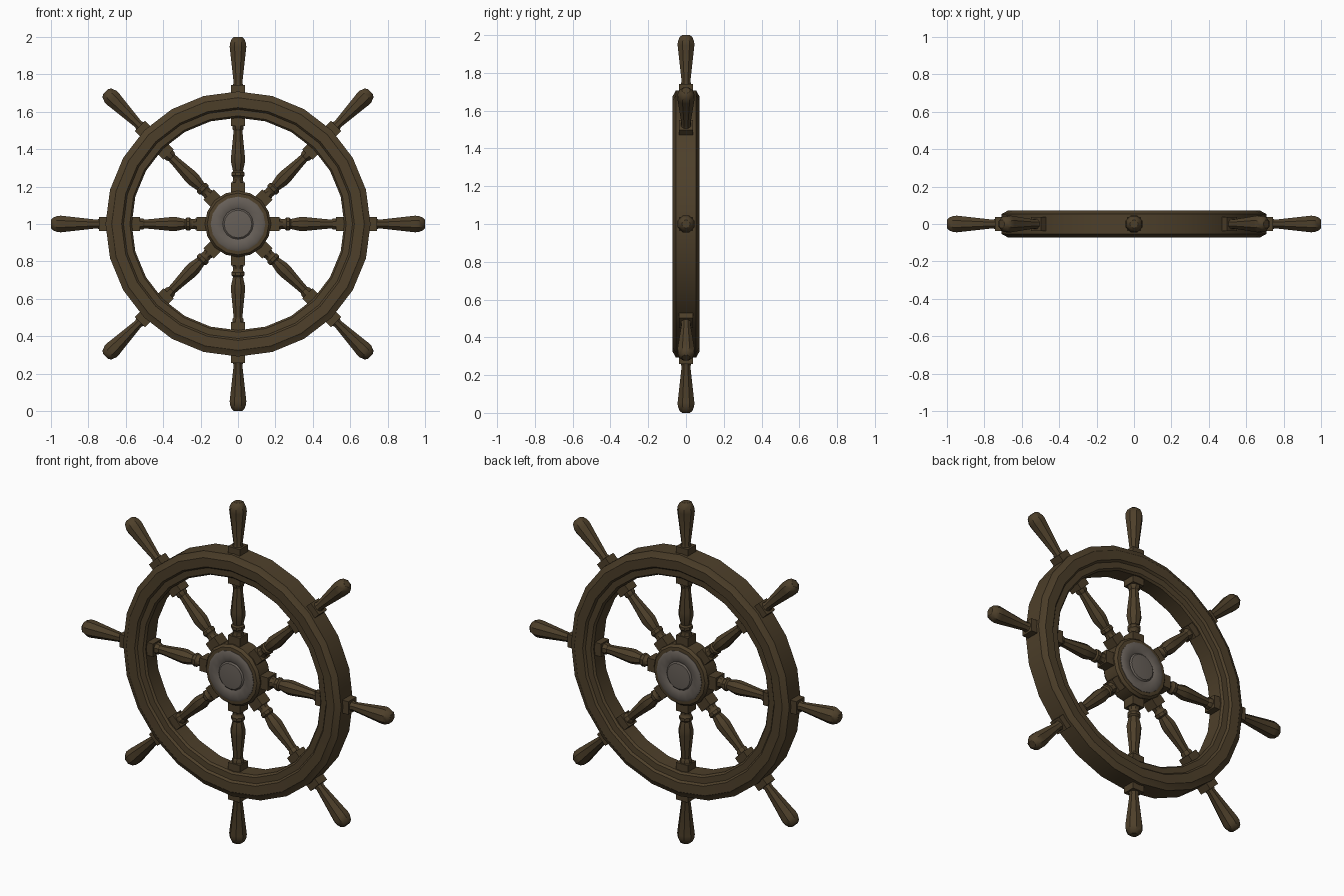
import bpy, bmesh, math
from mathutils import Matrix

if "Cube" in bpy.data.objects:
    bpy.data.objects.remove(bpy.data.objects["Cube"])

def material(name, col):
    m = bpy.data.materials.new(name)
    m.diffuse_color = (*col, 1)
    m.use_nodes = True
    m.node_tree.nodes["Principled BSDF"].inputs["Base Color"].default_value = m.diffuse_color
    return m

wood = material("dark_wood", (0.075, 0.050, 0.023))
metal = material("grey_metal", (0.135, 0.115, 0.098))
CENTRE = Matrix.Translation((0, 0, 1))

def lathe(name, profile, sides, mat, matrix, closed=False, phase=0.0):
    """Revolve (radius, height) points about local z."""
    bm = bmesh.new()
    rings = []
    for r, h in profile:
        rings.append([bm.verts.new((r * math.cos(2 * math.pi * (i + phase) / sides),
                                    r * math.sin(2 * math.pi * (i + phase) / sides), h))
                      for i in range(sides)])
    n = len(rings)
    for k in range(n if closed else n - 1):
        a, b = rings[k], rings[(k + 1) % n]
        for i in range(sides):
            j = (i + 1) % sides
            bm.faces.new((a[i], a[j], b[j], b[i]))
    if not closed:
        bm.faces.new(rings[0][::-1])
        bm.faces.new(rings[-1])
    bmesh.ops.recalc_face_normals(bm, faces=bm.faces)
    bm.transform(matrix)
    me = bpy.data.meshes.new(name)
    bm.to_mesh(me)
    bm.free()
    me.materials.append(mat)
    ob = bpy.data.objects.new(name, me)
    bpy.context.collection.objects.link(ob)
    bpy.ops.object.select_all(action='DESELECT')
    ob.select_set(True)
    bpy.context.view_layer.objects.active = ob
    bpy.ops.object.shade_smooth_by_angle(angle=math.radians(35))
    return ob

def block(name, r0, r1, half, matrix):
    """Square collar between two distances along a spoke."""
    s = half * math.sqrt(2)
    return lathe(name, [(s, r0), (s, r1)], 4, wood, matrix, phase=0.5)

facing = CENTRE @ Matrix.Rotation(math.radians(90), 4, 'X')

# Moulded rim: mirrored half section
half = [(0.568, 0.045), (0.578, 0.056), (0.612, 0.058), (0.622, 0.070),
        (0.675, 0.072), (0.690, 0.062), (0.708, 0.054)]
lathe("rim", half + [(r, -h) for r, h in reversed(half)], 24, wood, facing, closed=True)

# Wooden hub and metal caps on both sides
hub = [(0.145, 0.062), (0.165, 0.060), (0.177, 0.045)]
lathe("hub", hub + [(r, -h) for r, h in reversed(hub)], 16, wood, facing)
cap = [(0.148, 0.040), (0.146, 0.064), (0.132, 0.071), (0.095, 0.068), (0.082, 0.062),
       (0.074, 0.069), (0.040, 0.072)]
lathe("front_cap", cap, 16, metal, facing)
lathe("back_cap", cap, 16, metal, facing @ Matrix.Rotation(math.pi, 4, 'X'))

# Turned spokes and handles
spoke = [(0.034, 0.22), (0.028, 0.235), (0.030, 0.25), (0.037, 0.258), (0.037, 0.275),
         (0.029, 0.283), (0.032, 0.295), (0.041, 0.335), (0.040, 0.36), (0.028, 0.47),
         (0.026, 0.50), (0.033, 0.51), (0.033, 0.53)]
handle = [(0.030, 0.74), (0.025, 0.755), (0.048, 0.945), (0.047, 0.965),
          (0.036, 0.99), (0.022, 1.0)]
for i in range(8):
    m = CENTRE @ Matrix.Rotation(i * math.pi / 4, 4, 'Y')
    block("spoke_hub_block", 0.15, 0.222, 0.038, m)
    lathe("spoke", spoke, 8, wood, m, phase=0.5)
    block("spoke_rim_block", 0.525, 0.60, 0.038, m)
    block("handle_block", 0.68, 0.742, 0.038, m)
    lathe("handle", handle, 8, wood, m, phase=0.5)
